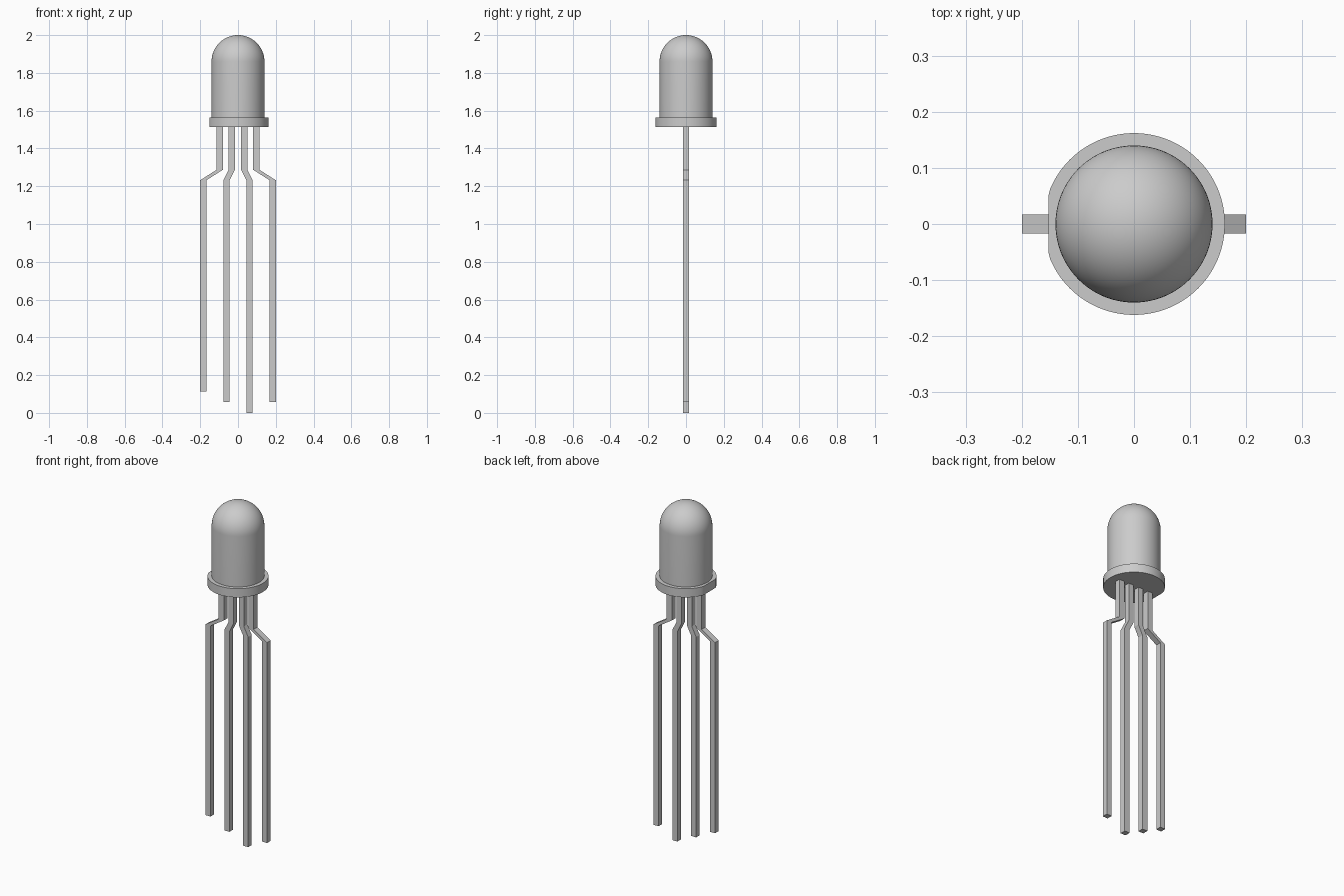
import bpy, bmesh, math

if "Cube" in bpy.data.objects:
    bpy.data.objects.remove(bpy.data.objects["Cube"])

SEG = 96


def make_object(name, bm, smooth=False):
    bmesh.ops.recalc_face_normals(bm, faces=bm.faces)
    mesh = bpy.data.meshes.new(name)
    bm.to_mesh(mesh)
    bm.free()
    obj = bpy.data.objects.new(name, mesh)
    bpy.context.collection.objects.link(obj)
    if smooth:
        bpy.ops.object.select_all(action='DESELECT')
        obj.select_set(True)
        bpy.context.view_layer.objects.active = obj
        bpy.ops.object.shade_smooth_by_angle(angle=math.radians(30))
    return obj


def lathe(profile):
    bm = bmesh.new()
    verts = [bm.verts.new((r, 0, z)) for r, z in profile]
    edges = [bm.edges.new(pair) for pair in zip(verts, verts[1:])]
    bmesh.ops.spin(bm, geom=verts + edges, cent=(0, 0, 0), axis=(0, 0, 1),
                   angle=math.tau, steps=SEG, use_duplicate=False)
    bmesh.ops.remove_doubles(bm, verts=bm.verts, dist=1e-5)
    return bm


# Domed lens: straight wall with a hemispherical cap
R = 0.14
steps = 24
cap = [(R * math.cos(a), 2 - R + R * math.sin(a))
       for a in (math.pi / 2 * i / steps for i in range(steps))]
make_object("lens_dome", lathe([(0, 1.53), (R, 1.53)] + cap + [(0, 2.0)]), True)

# Base flange: round disc with one flat side at -x
bm = bmesh.new()
bmesh.ops.create_circle(bm, cap_ends=True, radius=0.162, segments=SEG)
for v in bm.verts:
    v.co.x = max(v.co.x, -0.152)
    v.co.z = 1.513
top = bmesh.ops.extrude_face_region(bm, geom=bm.faces[:])["geom"]
bmesh.ops.translate(bm, vec=(0, 0, 0.051),
                    verts=[g for g in top if isinstance(g, bmesh.types.BMVert)])
make_object("base_flange", bm, True)


# Wire legs: square section swept down through a sideways jog
def leg(name, x_top, x_low, z_end, h=0.0165):
    bm = bmesh.new()
    rings = []
    for x, z in ((x_top, 1.53), (x_top, 1.287), (x_low, 1.232), (x_low, z_end)):
        rings.append([bm.verts.new((x + sx * h, sy * h, z))
                      for sx, sy in ((-1, -1), (1, -1), (1, 1), (-1, 1))])
    for a, b in zip(rings, rings[1:]):
        for i in range(4):
            j = (i + 1) % 4
            bm.faces.new((a[i], a[j], b[j], b[i]))
    bm.faces.new(rings[0])
    bm.faces.new(rings[-1])
    make_object(name, bm)


leg("outer_leg_left", -0.097, -0.1835, 0.114)
leg("inner_leg_left", -0.033, -0.061, 0.057)
leg("inner_leg_right", 0.033, 0.061, 0.0)
leg("outer_leg_right", 0.097, 0.1835, 0.057)
